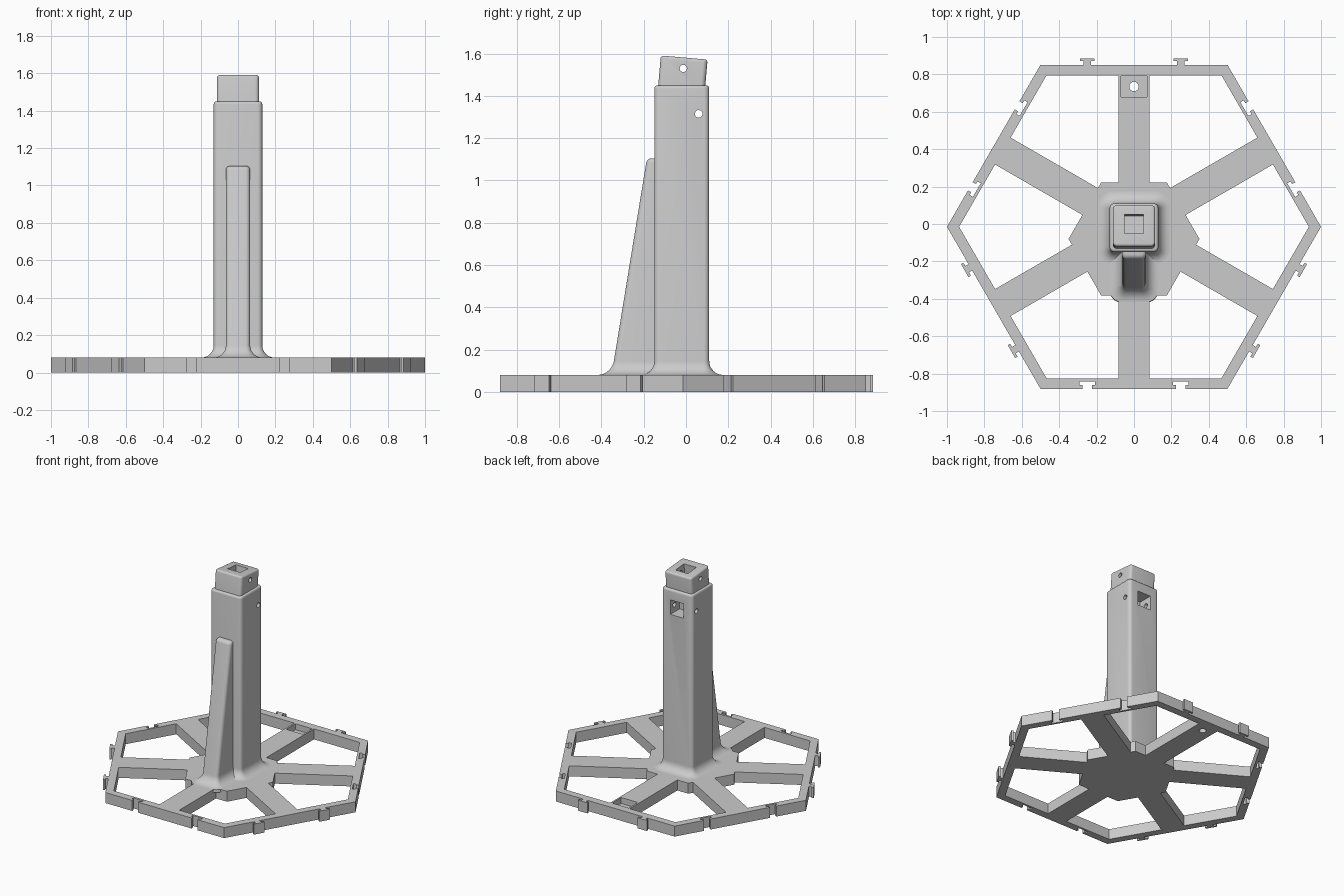
import bpy, bmesh
from math import sin, cos, radians, pi
from mathutils import Matrix, Vector

if "Cube" in bpy.data.objects:
    bpy.data.objects.remove(bpy.data.objects["Cube"], do_unlink=True)

grey = bpy.data.materials.new("plain_grey")
grey.use_nodes = True
grey.diffuse_color = (0.6, 0.6, 0.6, 1)
grey.node_tree.nodes["Principled BSDF"].inputs["Base Color"].default_value = (0.6, 0.6, 0.6, 1)

H = 0.08          # base thickness
CY = -0.015       # centre of the base frame in y


def loft(name, rings, matrix=Matrix()):
    """Closed solid through rings of equal point count."""
    bm = bmesh.new()
    loops = [[bm.verts.new(p) for p in ring] for ring in rings]
    n = len(loops[0])
    for a, b in zip(loops, loops[1:]):
        for i in range(n):
            j = (i + 1) % n
            bm.faces.new((a[i], a[j], b[j], b[i]))
    bm.faces.new(loops[0][::-1])
    bm.faces.new(loops[-1])
    bmesh.ops.recalc_face_normals(bm, faces=bm.faces)
    bm.transform(matrix)
    mesh = bpy.data.meshes.new(name)
    bm.to_mesh(mesh)
    bm.free()
    mesh.materials.append(grey)
    ob = bpy.data.objects.new(name, mesh)
    bpy.context.collection.objects.link(ob)
    return ob


def prism(name, pts, z0, z1, matrix=Matrix()):
    return loft(name, [[(x, y, z) for x, y in pts] for z in (z0, z1)], matrix)


def rect(x, y0, y1):
    return [(-x, y0), (x, y0), (x, y1), (-x, y1)]


def polygon(r, n, cy=0.0):
    return [(r * cos(2 * pi * i / n), cy + r * sin(2 * pi * i / n)) for i in range(n)]


def round_ring(z, x, y0, y1, r, steps=6):
    """Rounded rectangle at height z."""
    ring = []
    for k, (cx, cy) in enumerate(((x - r, y1 - r), (r - x, y1 - r), (r - x, y0 + r), (x - r, y0 + r))):
        for s in range(steps + 1):
            a = pi / 2 * (k + s / steps)
            ring.append((cx + r * cos(a), cy + r * sin(a), z))
    return ring


def boolean(ob, other, op):
    mod = ob.modifiers.new("bool", "BOOLEAN")
    mod.operation, mod.solver, mod.object = op, "EXACT", other
    bpy.context.view_layer.objects.active = ob
    bpy.ops.object.modifier_apply(modifier=mod.name)
    bpy.data.objects.remove(other, do_unlink=True)


def cross_hole(ob, y, z, r):
    """Pin hole running along x."""
    turn = Matrix.Translation((0, y, z)) @ Matrix.Rotation(pi / 2, 4, "Y")
    boolean(ob, prism("pin_cutter", polygon(r, 24), -0.3, 0.3, turn), "DIFFERENCE")


# Hexagonal rim: T tabs and T notches alternate from side to side
tab = [(-.02, 0), (-.02, .02), (-.04, .02), (-.04, .035)]
notch = [(-.025, 0), (-.025, -.02), (-.042, -.02), (-.042, -.04)]
outline = []
for k in range(6):
    a = radians(30 + 60 * k)
    normal, along = Vector((cos(a), sin(a))), Vector((-sin(a), cos(a)))
    half = tab if k % 2 else notch
    side = [(-0.5, 0)]
    for s in (-0.25, 0.25):
        side += [(s + u, v) for u, v in half] + [(s - u, v) for u, v in half[::-1]]
    for u, v in side:
        p = normal * (0.866 + v) + along * u
        outline.append((p.x, p.y + CY))
base = prism("base_frame", outline, 0, H)
boolean(base, prism("inner_cutter", polygon(0.935, 6, CY), -0.1, 0.2), "DIFFERENCE")

# Spokes and hub
for k in range(3):
    m = Matrix.Translation((0, CY, 0)) @ Matrix.Rotation(radians(60 * k), 4, "Z")
    boolean(base, prism("spoke", rect(0.083, -0.83, 0.83), 0, H, m), "UNION")
boolean(base, prism("hub", polygon(0.35, 6, -0.08), 0, H), "UNION")

# Recess with a hole on the back spoke
boolean(base, prism("recess_cutter", rect(0.07, 0.68, 0.79), 0.035, 0.2), "DIFFERENCE")
boolean(base, prism("hole_cutter", polygon(0.025, 24, 0.735), -0.1, 0.2), "DIFFERENCE")

# Flared foot shared by post and rib: (height above base, outward offset)
F = 0.065
flare = [(F * sin(t), F * (1 - cos(t))) for t in (pi / 2 * i / 8 for i in range(9))]
flare = [(F - h, o) for h, o in flare][::-1]

# Post
rings = [round_ring(H - 0.02, 0.13 + F, -0.15 - F, 0.11 + F, 0.025 + F)]
rings += [round_ring(H + h, 0.13 + o, -0.15 - o, 0.11 + o, 0.025 + o) for h, o in flare]
for i in range(5):
    t, e = pi / 2 * i / 4, 0.015
    d = e * (1 - cos(t))
    rings.append(round_ring(1.45 - e + e * sin(t), 0.13 - d, -0.15 + d, 0.11 - d, 0.025 - d))
post = loft("post", rings)
boolean(post, prism("window_cutter", rect(0.055, 0.0, 0.2), 1.26, 1.37), "DIFFERENCE")
cross_hole(post, 0.06, 1.315, 0.018)


# Sloping front rib
def rib_ring(z, o):
    front = -0.352 + (z - H) * 0.163
    return round_ring(z, 0.065 + o, front - o, -0.08, 0.025 + o * 0.6)


rings = [rib_ring(H - 0.02, F)] + [rib_ring(H + h, o) for h, o in flare]
for i in range(6):
    t, e = pi / 2 * i / 5, 0.022
    rings.append(rib_ring(1.105 - e + e * sin(t), -e * (1 - cos(t))))
rib = loft("front_rib", rings)

# Tilted collar with a square socket
tilt = Matrix.Translation((0, -0.02, 1.45)) @ Matrix.Rotation(radians(-5), 4, "X")
rings = [round_ring(-0.04, 0.113, -0.111, 0.111, 0.022)]
for i in range(5):
    t, e = pi / 2 * i / 4, 0.013
    d = e * (1 - cos(t))
    rings.append(round_ring(0.132 - e + e * sin(t), 0.113 - d, -0.111 + d, 0.111 - d, 0.022 - d))
collar = loft("collar", rings, tilt)
boolean(collar, prism("socket_cutter", rect(0.052, -0.042, 0.06), 0.03, 0.3, tilt), "DIFFERENCE")
cross_hole(collar, -0.013, 1.53, 0.017)

# Smooth shading with crisp edges
for ob in (base, post, rib, collar):
    bpy.ops.object.select_all(action="DESELECT")
    ob.select_set(True)
    bpy.context.view_layer.objects.active = ob
    bpy.ops.object.shade_smooth_by_angle(angle=radians(30))
